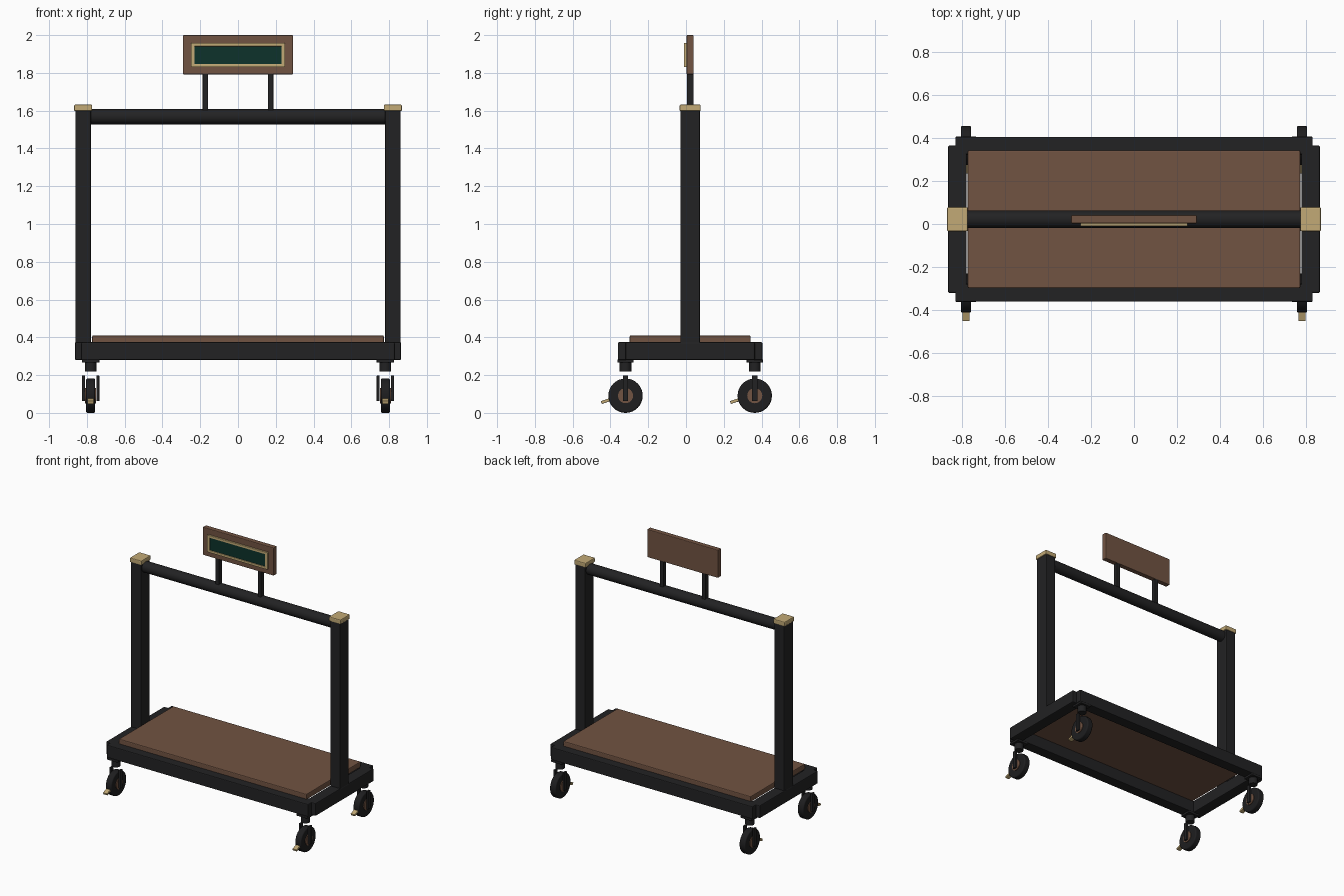
import bpy, math

if "Cube" in bpy.data.objects:
    bpy.data.objects.remove(bpy.data.objects["Cube"])

YC = 0.022  # centre line of the frame in y


def mat(name, rgb):
    m = bpy.data.materials.new(name)
    m.diffuse_color = (*rgb, 1)
    m.use_nodes = True
    m.node_tree.nodes["Principled BSDF"].inputs["Base Color"].default_value = m.diffuse_color
    return m


BLACK = mat("matte black metal", (0.016, 0.016, 0.017))
RUBBER = mat("black rubber", (0.013, 0.013, 0.014))
BROWN = mat("brown wood", (0.165, 0.087, 0.054))
GOLD = mat("brass", (0.54, 0.40, 0.18))
GREEN = mat("dark green", (0.004, 0.032, 0.024))


def finish(o, name, m, bevel, seg):
    o.name = name
    o.data.materials.append(m)
    if bevel:
        b = o.modifiers.new("bevel", 'BEVEL')
        b.width, b.segments = bevel, seg
        b.limit_method = 'ANGLE'
    return o


def box(name, x, y, z, m, bevel=0.004, tilt=0):
    """Box from (min, max) pairs, optionally tilted about x."""
    c = [(a + b) / 2 for a, b in (x, y, z)]
    bpy.ops.mesh.primitive_cube_add(size=1, location=c)
    o = bpy.context.object
    o.scale = [b - a for a, b in (x, y, z)]
    bpy.ops.object.transform_apply(location=False, rotation=False, scale=True)
    o.rotation_euler.x = tilt
    return finish(o, name, m, bevel, 2)


def cyl(name, c, r, length, m, axis='X', bevel=0.0, n=32):
    rot = (0, math.pi / 2, 0) if axis == 'X' else (0, 0, 0)
    bpy.ops.mesh.primitive_cylinder_add(vertices=n, radius=r, depth=length, location=c, rotation=rot)
    bpy.ops.object.shade_smooth_by_angle(angle=math.radians(35))
    return finish(bpy.context.object, name, m, bevel, 3)


def mid(c, h):
    return (c - h, c + h)


# Base: long rails, side rails and wooden deck
for tag, s in (("front", -1), ("back", 1)):
    box(tag + "_rail", (-0.83, 0.83), mid(YC + s * 0.342, 0.041), (0.28, 0.374), BLACK, 0.006)
for tag, s in (("left", -1), ("right", 1)):
    box(tag + "_side_rail", mid(s * 0.82, 0.043), mid(YC, 0.342), (0.28, 0.374), BLACK, 0.006)
box("deck", (-0.772, 0.772), mid(YC, 0.32), (0.368, 0.41), BROWN, 0.006)

# Uprights with brass caps and round hanging bar
for tag, s in (("left", -1), ("right", 1)):
    box(tag + "_upright", mid(s * 0.82, 0.041), mid(YC, 0.052), (0.30, 1.61), BLACK, 0.006)
    box(tag + "_cap", mid(s * 0.82, 0.048), mid(YC, 0.056), (1.598, 1.632), GOLD, 0.006)
cyl("hanging_bar", (0, YC, 1.568), 0.04, 1.58, BLACK)

# Sign board on two stems, with brass border and green panel
for tag, s in (("left", -1), ("right", 1)):
    box(tag + "_sign_stem", mid(s * 0.173, 0.014), mid(YC, 0.018), (1.59, 1.81), BLACK, 0.002)
box("sign_board", (-0.292, 0.292), (0.003, 0.041), (1.792, 2.0), BROWN, 0.005)
box("sign_panel", (-0.24, 0.24), (-0.004, 0.004), (1.84, 1.948), GREEN, 0)
for tag, z in (("bottom", 1.839), ("top", 1.949)):
    box(tag + "_sign_border", (-0.249, 0.249), (-0.010, 0.004), mid(z, 0.0085), GOLD, 0.002)
for tag, s in (("left", -1), ("right", 1)):
    box(tag + "_sign_border", mid(s * 0.239, 0.010), (-0.010, 0.004), (1.831, 1.957), GOLD, 0.002)

# Four casters: plate, swivel, fork, wheel, hub, brake lever
for fx, sx in (("left", -1), ("right", 1)):
    for fy, sy in (("front", -1), ("back", 1)):
        t = f"{fy}_{fx}_"
        x, y, z = sx * 0.78, YC + sy * 0.342, 0.091
        box(t + "caster_plate", mid(x, 0.046), mid(y, 0.043), (0.266, 0.283), BLACK, 0.003)
        cyl(t + "swivel", (x, y, 0.245), 0.031, 0.054, BLACK, 'Z', n=24)
        for k in (-1, 1):
            box(t + "fork", mid(x + k * 0.038, 0.0075), mid(y, 0.014), (0.062, 0.198), BLACK, 0.002)
        cyl(t + "wheel", (x, y, z), 0.091, 0.048, RUBBER, bevel=0.008)
        cyl(t + "hub", (x, y, z), 0.040, 0.058, BROWN, n=24)
        box(t + "brake_lever", mid(x, 0.017), (y - 0.131, y - 0.045), mid(0.068, 0.008), GOLD, 0.003,
            math.radians(18))
